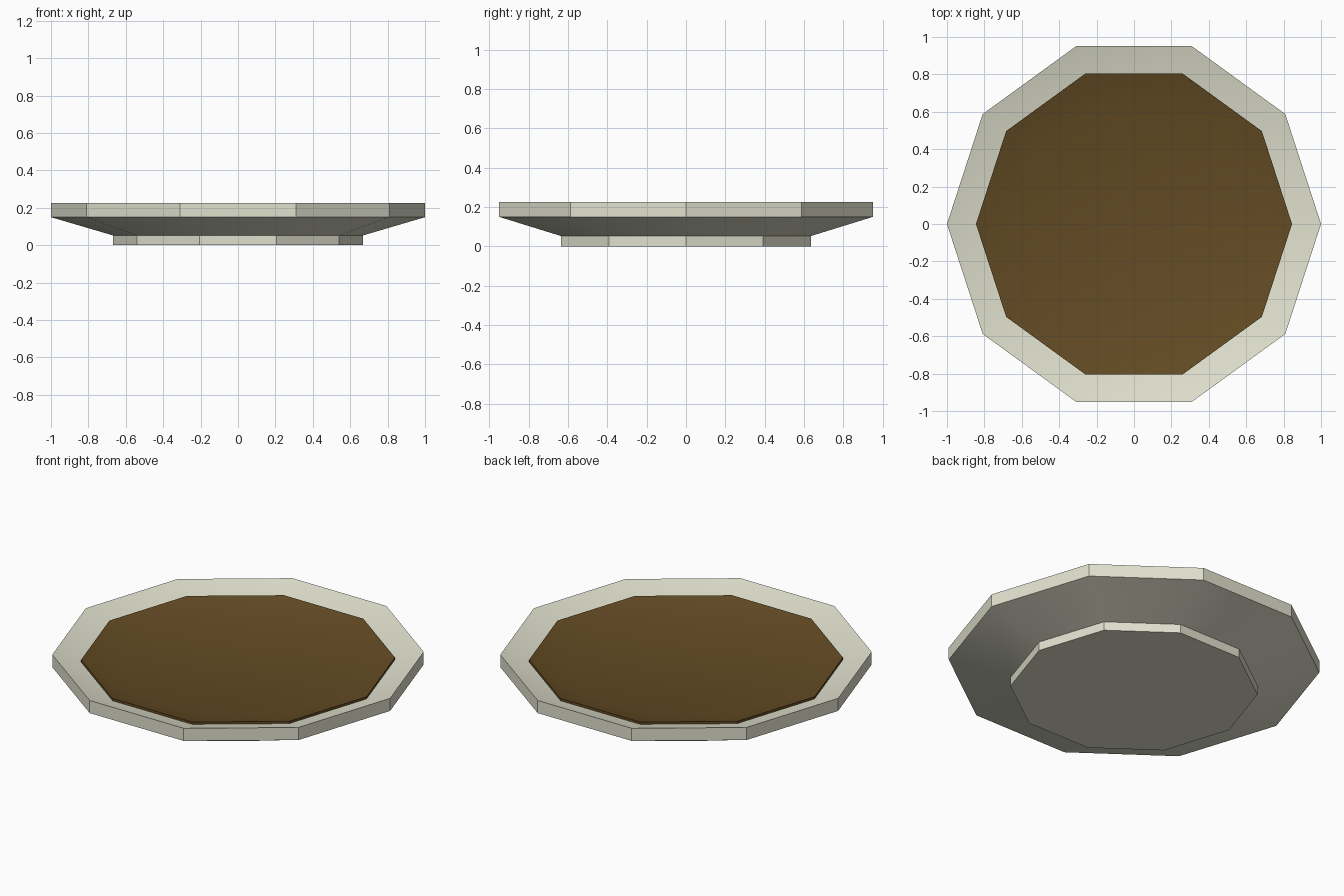
import bpy, bmesh, math

if "Cube" in bpy.data.objects:
    bpy.data.objects.remove(bpy.data.objects["Cube"])

SIDES = 10


def material(name, rgb):
    m = bpy.data.materials.new(name)
    m.diffuse_color = (*rgb, 1)
    m.use_nodes = True
    m.node_tree.nodes["Principled BSDF"].inputs["Base Color"].default_value = m.diffuse_color
    return m


def lathe(name, profile, mat):
    """Ten-sided solid from (radius, z) rings, capped at both ends."""
    bm = bmesh.new()
    rings = [[bm.verts.new((r * math.cos(math.tau * i / SIDES),
                            r * math.sin(math.tau * i / SIDES), z))
              for i in range(SIDES)] for r, z in profile]
    for a, b in zip(rings, rings[1:]):
        for i in range(SIDES):
            j = (i + 1) % SIDES
            bm.faces.new((a[i], a[j], b[j], b[i]))
    bm.faces.new(rings[0][::-1])
    bm.faces.new(rings[-1])
    bmesh.ops.recalc_face_normals(bm, faces=bm.faces)
    me = bpy.data.meshes.new(name)
    bm.to_mesh(me)
    bm.free()
    me.materials.append(mat)
    ob = bpy.data.objects.new(name, me)
    bpy.context.collection.objects.link(ob)
    # Soften the shallow slopes, keep the rim corners crisp
    bpy.ops.object.select_all(action='DESELECT')
    ob.select_set(True)
    bpy.context.view_layer.objects.active = ob
    bpy.ops.object.shade_smooth_by_angle(angle=math.radians(30))
    return ob


cream = material("cream", (0.75, 0.75, 0.62))
brown = material("brown", (0.125, 0.07, 0.017))

# Dish: foot, flared underside, upright rim, sloping inside, flat floor
lathe("dish", [(0.667, 0), (0.667, 0.052), (1, 0.15), (1, 0.225),
               (0.667, 0.127)], cream)

# Thin layer of filling that follows the hollow of the dish
lathe("filling", [(0.667, 0.127), (0.845, 0.179), (0.845, 0.193),
                  (0.667, 0.141)], brown)
